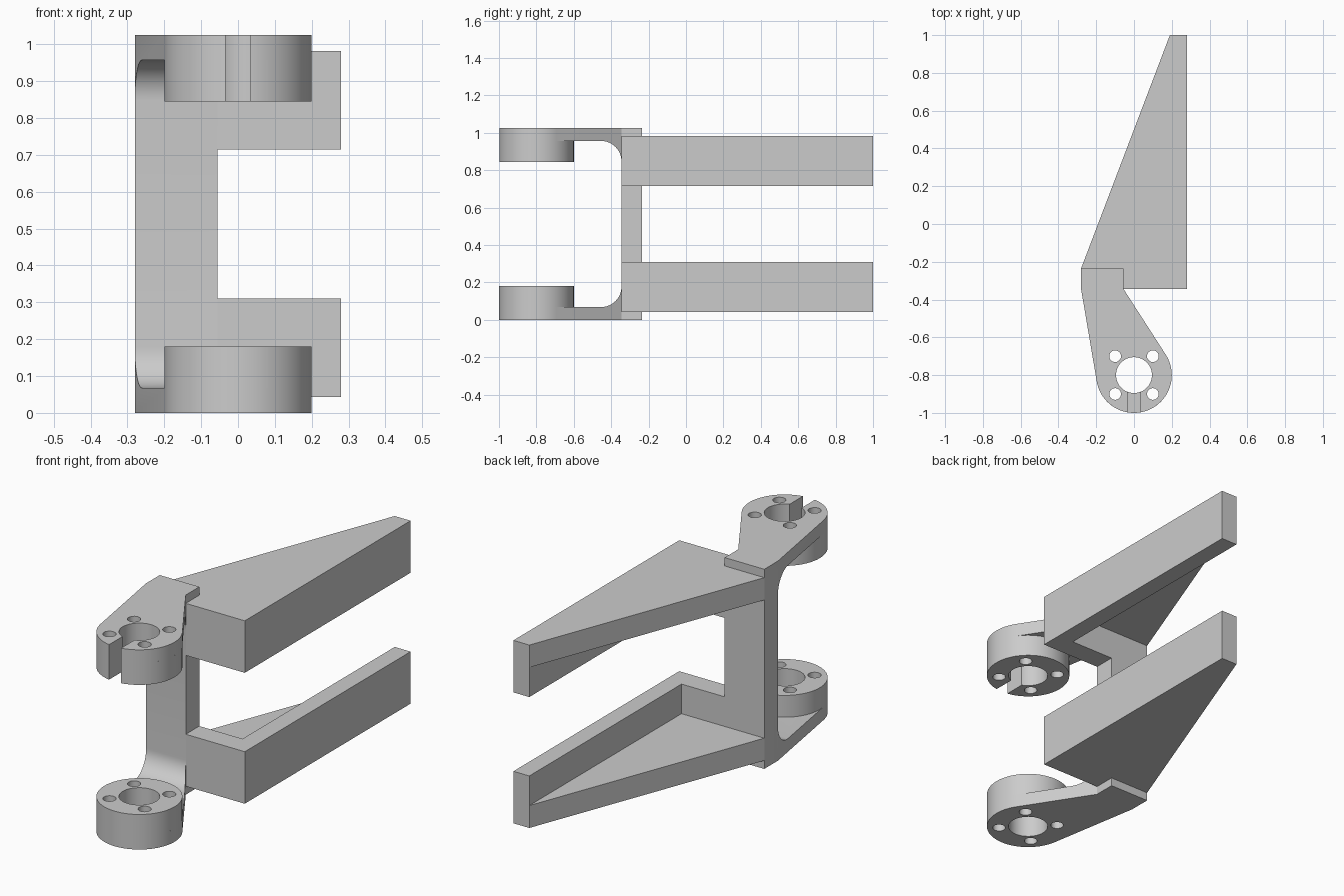
import bpy, bmesh, math
from math import cos, sin, radians, pi

if "Cube" in bpy.data.objects:
    bpy.data.objects.remove(bpy.data.objects["Cube"])

H = 1.025                 # total height
CX, CY, R = 0.0, -0.8, 0.2  # clamp boss centre and radius
FRONT, BACK = -0.345, -0.235  # post faces


def arc(cx, cy, r, a0, a1, n):
    return [(cx + r * cos(radians(a0 + (a1 - a0) * i / n)),
             cy + r * sin(radians(a0 + (a1 - a0) * i / n))) for i in range(n + 1)]


def circle(cx, cy, r, n):
    return arc(cx, cy, r, 0, 360, n)[:-1]


def add_prism(bm, pts, lo, hi, axis='Z'):
    """Extrude a closed outline: XY along Z, or YZ along X."""
    place = (lambda p, h: (p[0], p[1], h)) if axis == 'Z' else (lambda p, h: (h, p[0], p[1]))
    a = [bm.verts.new(place(p, lo)) for p in pts]
    b = [bm.verts.new(place(p, hi)) for p in pts]
    bm.faces.new(a[::-1])
    bm.faces.new(b)
    n = len(pts)
    for i in range(n):
        j = (i + 1) % n
        bm.faces.new((a[i], a[j], b[j], b[i]))


def make(name, prisms):
    bm = bmesh.new()
    for p in prisms:
        add_prism(bm, *p)
    bmesh.ops.recalc_face_normals(bm, faces=bm.faces)
    me = bpy.data.meshes.new(name)
    bm.to_mesh(me)
    bm.free()
    ob = bpy.data.objects.new(name, me)
    bpy.context.collection.objects.link(ob)
    return ob


def cut(ob, cutters):
    for c in cutters:
        m = ob.modifiers.new("cut", 'BOOLEAN')
        m.operation, m.solver, m.object = 'DIFFERENCE', 'EXACT', c
    bpy.context.view_layer.update()
    dg = bpy.context.evaluated_depsgraph_get()
    me = bpy.data.meshes.new_from_object(ob.evaluated_get(dg))
    ob.modifiers.clear()
    ob.data = me


def smooth(ob):
    for p in ob.data.polygons:
        p.use_smooth = True
    ob.data.set_sharp_from_angle(angle=radians(30))


def tangent_angle(px, py, side):
    d = math.hypot(px - CX, py - CY)
    return math.degrees(math.atan2(py - CY, px - CX) + side * math.acos(R / d))


# Cutters: rounded window between the arms, bores, clamp slot
y0, z0, fr = FRONT, 0.068, 0.11
window = make("window_cutter", [([(-1.5, z0)] + arc(y0 - fr, z0 + fr, fr, -90, 0, 12)
              + arc(y0 - fr, H - z0 - fr, fr, 0, 90, 12) + [(-1.5, H - z0)], -1, 1, 'X')])
bores = make("bore_cutter", [(circle(CX, CY, 0.095, 48), -1, 2)] +
             [(circle(CX + sx * 0.1, CY + sy * 0.1, 0.031, 24), -1, 2)
              for sx in (-1, 1) for sy in (-1, 1)])
slot = make("slot_cutter", [([(-0.034, -1.2), (0.034, -1.2), (0.034, CY), (-0.034, CY)], 0.6, 1.3)])
cutters = [window, bores, slot]

# Post with both arms: one tapered outline, opened by the window
a_left = tangent_angle(-0.28, FRONT, 1)
a_right = tangent_angle(-0.055, FRONT, -1)
outline = ([(-0.055, FRONT), (-0.055, BACK), (-0.28, BACK), (-0.28, FRONT)]
           + arc(CX, CY, R, a_left, a_right + 360, 48))
post = make("post_and_arms", [(outline, 0, H)])
cut(post, cutters)
smooth(post)

# Round clamp bosses on the inner faces of the arms
for name, lo, hi, tools in (("lower_boss", z0, 0.18, [bores]),
                            ("upper_boss", H - 0.18, H - z0, [bores, slot])):
    boss = make(name, [(circle(CX, CY, R, 96), lo, hi)])
    cut(boss, tools)
    smooth(boss)

# Wings: L-shaped wall with a thin triangular web on the outer side
wall = [(-0.055, FRONT), (0.28, FRONT), (0.28, 1), (0.19, 1), (0.19, BACK), (-0.055, BACK)]
web = [(-0.28, BACK), (0.19, BACK), (0.19, 1)]
for name, f in (("lower_wing", lambda z: z), ("upper_wing", lambda z: H - z)):
    make(name, [(wall, f(0.043), f(0.31)), (web, f(0.043), f(0.158))])

for c in cutters:
    bpy.data.objects.remove(c)
